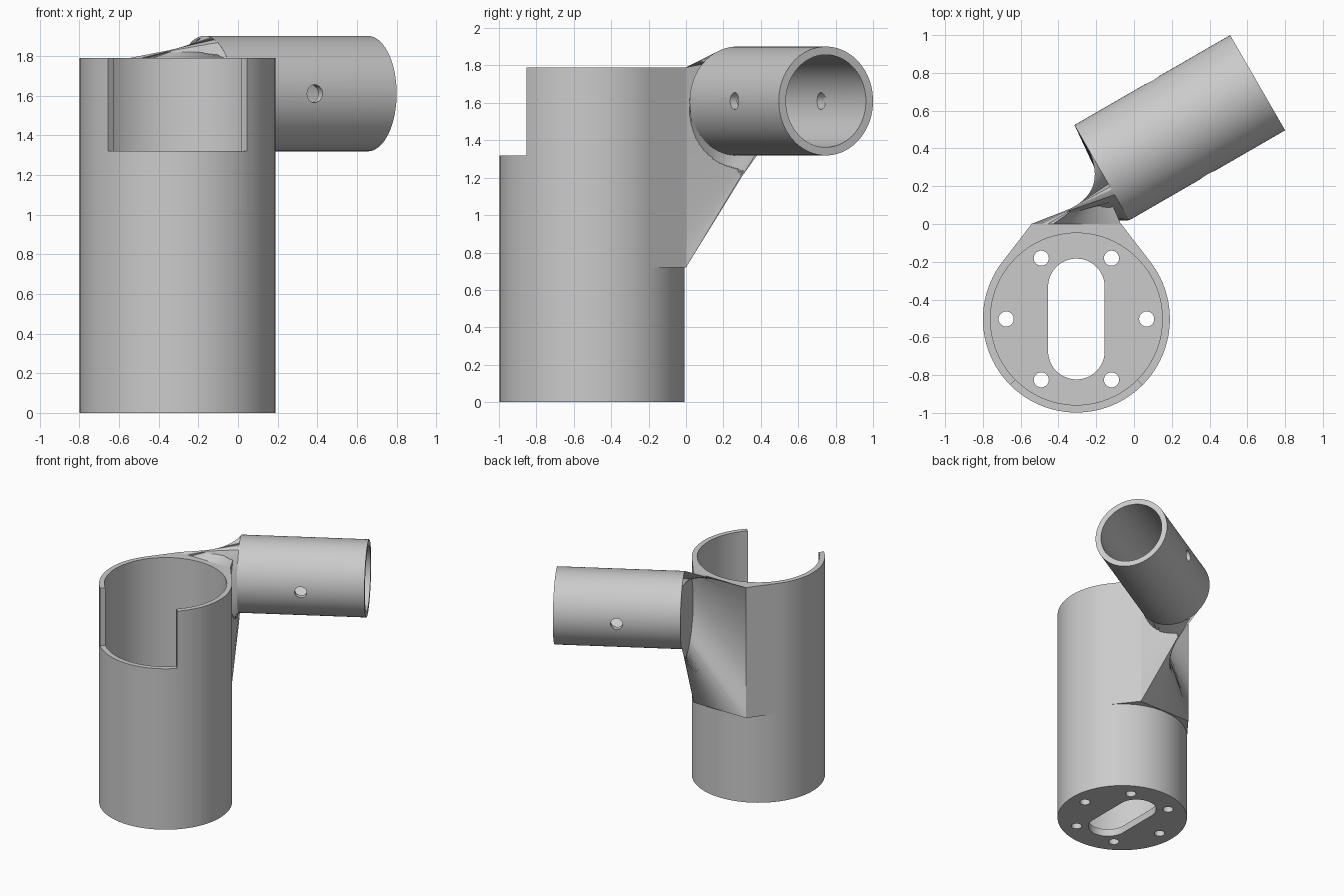
import bpy, bmesh, math
from mathutils import Matrix, Vector

cube = bpy.data.objects.get("Cube")
if cube:
    bpy.data.objects.remove(cube, do_unlink=True)

grey = bpy.data.materials.new("plain grey")
grey.use_nodes = True
grey.diffuse_color = (0.6, 0.6, 0.6, 1)
grey.node_tree.nodes["Principled BSDF"].inputs["Base Color"].default_value = (0.6, 0.6, 0.6, 1)

# Main dimensions
CUP = Vector((-0.305, -0.503, 0))
R_CUP, R_CUP_IN, H_CUP, FLOOR = 0.495, 0.455, 1.79, 0.06
START = Vector((-0.17, 0.272, 1.61))          # rear end of the tube
R_TUBE, R_BORE, L_TUBE = 0.291, 0.247, 0.952
TURN = Matrix.Rotation(math.radians(30), 4, 'Z')
AT_CUP = Matrix.Translation(CUP)


def arc(r, a0=0, a1=360, n=96, cx=0, cy=0):
    """Points on an arc; a full circle leaves out the repeated end."""
    steps = n if a1 - a0 == 360 else n + 1
    angles = [math.radians(a0 + (a1 - a0) * i / n) for i in range(steps)]
    return [(cx + r * math.cos(a), cy + r * math.sin(a)) for a in angles]


def skin(name, ring_a, ring_b):
    """Closed solid between two rings with equal point counts."""
    bm = bmesh.new()
    a = [bm.verts.new(p) for p in ring_a]
    b = [bm.verts.new(p) for p in ring_b]
    n = len(a)
    for i in range(n):
        j = (i + 1) % n
        bm.faces.new((a[i], a[j], b[j], b[i]))
    bm.faces.new(a[::-1])
    bm.faces.new(b)
    bmesh.ops.recalc_face_normals(bm, faces=bm.faces)
    mesh = bpy.data.meshes.new(name)
    bm.to_mesh(mesh)
    bm.free()
    mesh.materials.append(grey)
    obj = bpy.data.objects.new(name, mesh)
    bpy.context.collection.objects.link(obj)
    return obj


def prism(name, outline, z0, z1, matrix):
    return skin(name, *[[matrix @ Vector((x, y, z)) for x, y in outline] for z in (z0, z1)])


def activate(obj):
    bpy.ops.object.select_all(action='DESELECT')
    obj.select_set(True)
    bpy.context.view_layer.objects.active = obj


def cut(obj, outline, z0, z1, matrix):
    cutter = prism("cutter", outline, z0, z1, matrix)
    cutter.hide_render = True
    mod = obj.modifiers.new("cut", 'BOOLEAN')
    mod.operation, mod.solver, mod.object = 'DIFFERENCE', 'EXACT', cutter
    activate(obj)
    bpy.ops.object.modifier_apply(modifier=mod.name)
    bpy.data.objects.remove(cutter, do_unlink=True)


# Cup with open front notch, slotted floor and six screw holes
cup = prism("cup", arc(R_CUP), 0, H_CUP, AT_CUP)
cut(cup, arc(R_CUP_IN), FLOOR, 2, AT_CUP)
cut(cup, [(0, 0), (-1, -1), (1, -1)], 1.32, 2, AT_CUP)
slot = arc(0.15, 0, 180, 24, cy=0.17) + arc(0.15, 180, 360.001, 24, cy=-0.17)
cut(cup, slot, -0.1, 0.2, AT_CUP)
for cx, cy in arc(0.372, n=6):
    cut(cup, arc(0.04, n=24, cx=cx, cy=cy), -0.1, 0.2, AT_CUP)

# Mounting pad that fairs the back of the cup out to a flat face
X0, X1, Z0 = -0.545, -0.07, 0.72
half = (X1 - X0) / 2
back = arc(R_CUP, 37.5, 142.5, 28)
pad = prism("mounting_pad", back + [(-half, -CUP.y), (half, -CUP.y)], Z0, H_CUP, AT_CUP)

# Neck: ruled transition from the flat rectangle to the round tube end
w, h = X1 - X0, H_CUP - Z0
N_SIDE = 16
corners = [Vector((X1, 0, H_CUP)), Vector((X0, 0, H_CUP)),
           Vector((X0, 0, Z0)), Vector((X1, 0, Z0))]
across = TURN @ Vector((0, 1, 0))
rect, ring, run = [], [], 0.0
for k in range(4):
    p, q = corners[k], corners[(k + 1) % 4]
    for i in range(N_SIDE):
        t = i / N_SIDE
        rect.append(p.lerp(q, t))
        # angle follows the distance travelled around the rectangle
        s = run + t * (q - p).length
        a = math.pi / 2 + (s - w / 2) / (2 * (w + h)) * 2 * math.pi
        ring.append(START + across * (R_TUBE * math.cos(a)) + Vector((0, 0, R_TUBE * math.sin(a))))
    run += (q - p).length
neck = skin("neck", rect, ring)

# Angled socket tube with a cross hole halfway along
AT_TUBE = Matrix.Translation(START) @ TURN @ Matrix.Rotation(math.pi / 2, 4, 'Y')
tube = prism("socket_tube", arc(R_TUBE), 0, L_TUBE, AT_TUBE)
cut(tube, arc(R_BORE), -0.1, L_TUBE + 0.1, AT_TUBE)
middle = Matrix.Translation(START + TURN @ Vector((L_TUBE / 2, 0, 0)))
cut(tube, arc(0.045, n=32), -0.5, 0.5, middle @ TURN @ Matrix.Rotation(math.pi / 2, 4, 'X'))

for part in (cup, pad, neck, tube):
    activate(part)
    bpy.ops.object.shade_smooth_by_angle(angle=math.radians(25))
